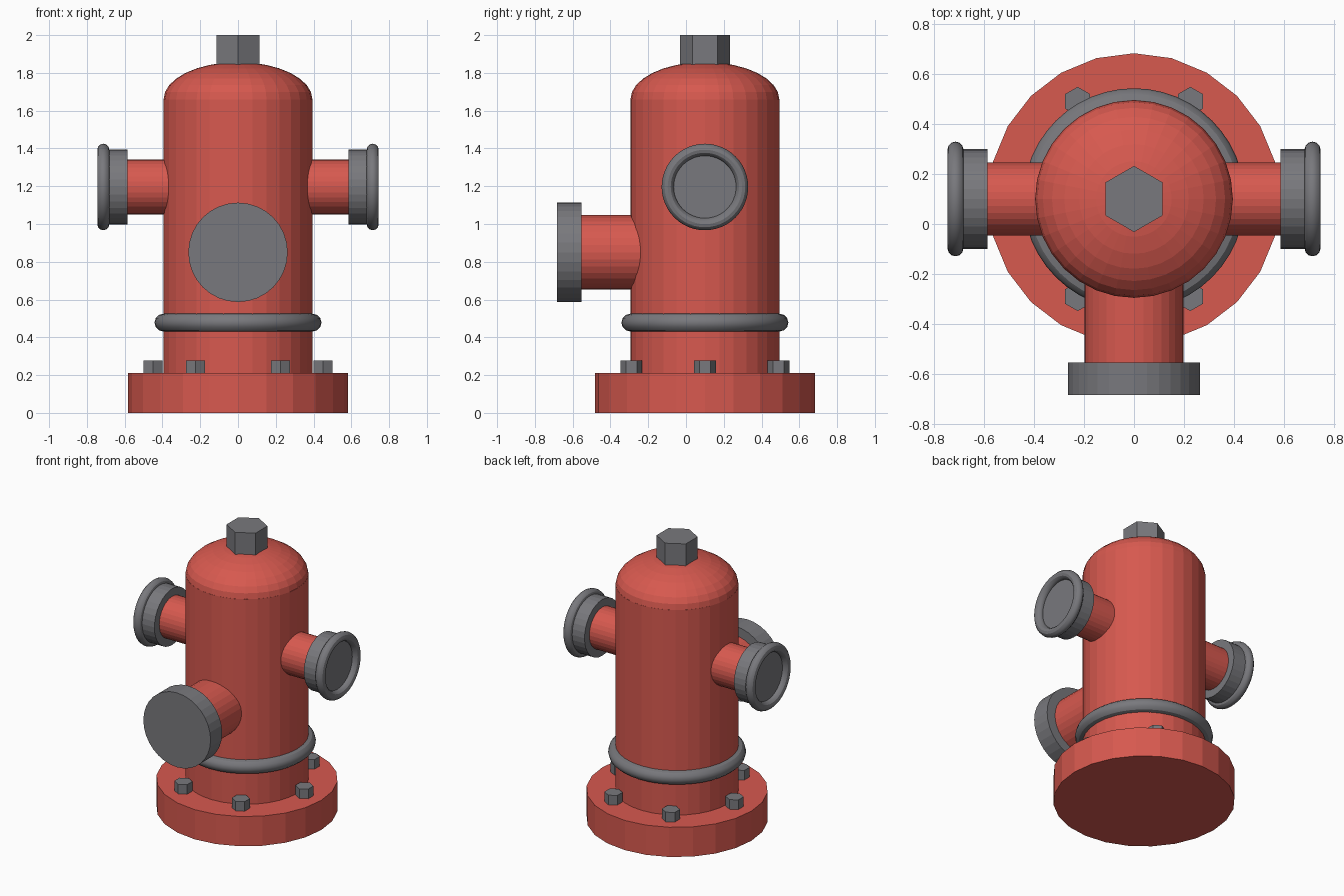
import bpy
from math import pi, sin, cos
from mathutils import Vector

cube = bpy.data.objects.get("Cube")
if cube:
    bpy.data.objects.remove(cube)

AXIS_Y = 0.1  # the barrel stands behind the origin


def material(name, rgb):
    m = bpy.data.materials.new(name)
    m.use_nodes = True
    m.diffuse_color = (*rgb, 1)
    m.node_tree.nodes["Principled BSDF"].inputs["Base Color"].default_value = (*rgb, 1)
    return m


red = material("hydrant red", (0.68, 0.1, 0.078))
grey = material("iron grey", (0.19, 0.19, 0.205))


def finish(name, mat, smooth=False):
    ob = bpy.context.object
    ob.name = ob.data.name = name
    ob.data.materials.append(mat)
    if smooth:
        bpy.ops.object.shade_smooth_by_angle()
    return ob


def rod(name, mat, radius, start, end, sides=32, turn=0.0):
    """Cylinder between two points."""
    a, b = Vector(start), Vector(end)
    bpy.ops.mesh.primitive_cylinder_add(vertices=sides, radius=radius, depth=(b - a).length)
    ob = finish(name, mat)
    ob.location = (a + b) / 2
    ob.rotation_euler = (b - a).to_track_quat('Z', 'Y').to_euler()
    if turn:
        ob.rotation_euler.z += turn
    return ob


def ring(name, major, minor, location, rotation=(0, 0, 0)):
    bpy.ops.mesh.primitive_torus_add(major_radius=major, minor_radius=minor, major_segments=48,
                                     minor_segments=12, location=location, rotation=rotation)
    return finish(name, grey, smooth=True)


def upright(name, mat, radius, x, y, low, high, sides=32):
    # vertices of the hexagons point along y
    bpy.ops.mesh.primitive_cylinder_add(vertices=sides, radius=radius, depth=high - low,
                                        location=(x, y, (low + high) / 2))
    return finish(name, mat)


# Base flange, barrel and domed bonnet
upright("base_flange", red, 0.582, 0, AXIS_Y, 0, 0.21, 24)
upright("barrel", red, 0.395, 0, AXIS_Y, 0.15, 1.66)
bpy.ops.mesh.primitive_uv_sphere_add(segments=32, ring_count=16, radius=0.394,
                                     location=(0, AXIS_Y, 1.66))
dome = finish("bonnet_dome", red)
dome.scale.z = 0.5
upright("top_nut", grey, 0.132, 0, AXIS_Y, 1.8, 2.0, 6)
ring("barrel_ring", 0.395, 0.047, (0, AXIS_Y, 0.478))

# Flange bolts
for i in range(6):
    a = i * pi / 3
    upright(f"flange_bolt_{i + 1}", grey, 0.058, 0.45 * cos(a), AXIS_Y + 0.45 * sin(a), 0.19, 0.278, 6)

# Side outlets
for side, s in (("left", 1), ("right", -1)):
    def at(x):
        return (s * x, AXIS_Y, 1.196)
    rod(f"{side}_outlet_pipe", red, 0.145, at(0.25), at(0.6))
    rod(f"{side}_outlet_cap", grey, 0.199, at(0.585), at(0.708))
    ring(f"{side}_outlet_rim", 0.197, 0.032, at(0.713), (0, pi / 2, 0))

# Front outlet
rod("front_outlet_pipe", red, 0.197, (0, -0.1, 0.85), (0, -0.57, 0.85))
rod("front_outlet_cap", grey, 0.263, (0, -0.553, 0.85), (0, -0.682, 0.85))
